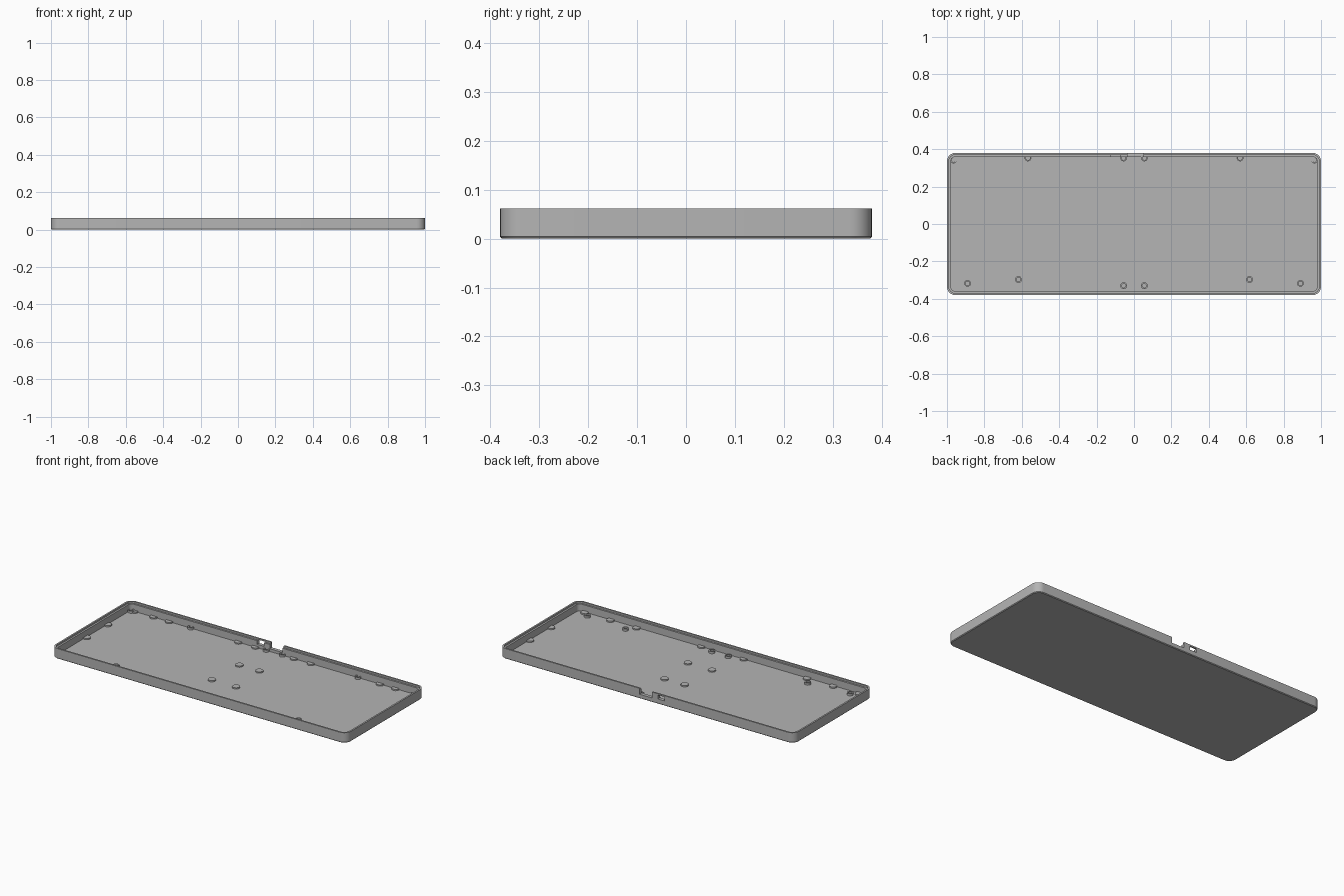
import bpy, bmesh
from math import cos, sin, pi, radians

if "Cube" in bpy.data.objects:
    bpy.data.objects.remove(bpy.data.objects["Cube"], do_unlink=True)

grey = bpy.data.materials.new("plain_grey")
grey.use_nodes = True
grey.diffuse_color = (0.46, 0.46, 0.46, 1)
grey.node_tree.nodes["Principled BSDF"].inputs["Base Color"].default_value = (0.46, 0.46, 0.46, 1)


def rounded_ring(bm, hx, hy, radius, z, steps=8):
    """Closed ring of vertices around a rounded rectangle."""
    ring = []
    for corner, (sx, sy) in enumerate([(1, 1), (-1, 1), (-1, -1), (1, -1)]):
        for i in range(steps + 1):
            a = (corner + i / steps) * pi / 2
            ring.append(bm.verts.new((sx * (hx - radius) + radius * cos(a),
                                      sy * (hy - radius) + radius * sin(a), z)))
    return ring


def circle_ring(bm, radius, z, sides=32):
    return [bm.verts.new((radius * cos(2 * pi * i / sides),
                          radius * sin(2 * pi * i / sides), z)) for i in range(sides)]


def loft_mesh(name, make_ring, sections):
    """Skin a stack of rings and cap both ends."""
    bm = bmesh.new()
    rings = [make_ring(bm, *s) for s in sections]
    for low, high in zip(rings, rings[1:]):
        for i in range(len(low)):
            j = (i + 1) % len(low)
            bm.faces.new((low[i], low[j], high[j], high[i]))
    bm.faces.new(rings[0][::-1])
    bm.faces.new(rings[-1])
    bmesh.ops.recalc_face_normals(bm, faces=bm.faces)
    mesh = bpy.data.meshes.new(name)
    bm.to_mesh(mesh)
    bm.free()
    mesh.materials.append(grey)
    return mesh


def add_object(name, mesh, location=(0, 0, 0)):
    obj = bpy.data.objects.new(name, mesh)
    obj.location = location
    bpy.context.collection.objects.link(obj)
    return obj


def smooth(obj):
    bpy.ops.object.select_all(action="DESELECT")
    obj.select_set(True)
    bpy.context.view_layer.objects.active = obj
    bpy.ops.object.shade_smooth_by_angle(angle=radians(30))


HX, HY, HEIGHT, FLOOR, CORNER = 1.0, 0.38, 0.062, 0.009, 0.045


def inset(d, z):
    return (HX - d, HY - d, CORNER - d, z)


# Tray shell: chamfered base, outer wall, stepped lip, inner wall, floor
tray = add_object("tray", loft_mesh("tray", rounded_ring, [
    inset(0.004, 0), inset(0, 0.004), inset(0, HEIGHT), inset(0.010, HEIGHT),
    inset(0.010, 0.052), inset(0.021, 0.052), inset(0.021, FLOOR)]))


# Openings in the back wall: open notch and small window
def cut_box(x0, x1, z0, z1):
    bpy.ops.mesh.primitive_cube_add(size=1, location=((x0 + x1) / 2, HY, (z0 + z1) / 2))
    cutter = bpy.context.object
    cutter.name = "wall_cutter"
    cutter.scale = (x1 - x0, 0.08, z1 - z0)
    cutter.hide_render = True
    mod = tray.modifiers.new("opening", "BOOLEAN")
    mod.operation = "DIFFERENCE"
    mod.solver = "EXACT"
    mod.object = cutter
    bpy.context.view_layer.objects.active = tray
    bpy.ops.object.modifier_apply(modifier=mod.name)
    bpy.data.objects.remove(cutter, do_unlink=True)


cut_box(-0.035, 0.05, 0.026, 0.09)
cut_box(-0.122, -0.075, 0.030, 0.054)
smooth(tray)

# Low support pads and taller hollow screw posts, mirrored left to right
pad_mesh = loft_mesh("support_pad", circle_ring, [(0.022, 0.004), (0.022, 0.017)])
post_mesh = loft_mesh("screw_post", circle_ring, [
    (0.018, 0.004), (0.018, 0.022), (0.011, 0.022), (0.011, 0.010)])

pads = [(x, 0.355) for x in (0.13, 0.245, 0.715, 0.82, 0.95)]
pads += [(x, -0.347) for x in (0.578, 0.755, 0.93)]
pads += [(0.97, 0.125), (0.97, -0.08), (0.068, 0.11), (0.082, -0.135), (0.143, -0.355)]
posts = [(0.055, 0.353), (0.567, 0.353), (0.965, 0.342),
         (0.055, -0.33), (0.618, -0.297), (0.89, -0.317)]

for name, mesh, spots in (("support_pad", pad_mesh, pads), ("screw_post", post_mesh, posts)):
    for x, y in spots:
        for side, label in ((1, "left"), (-1, "right")):
            obj = add_object(f"{name}_{label}", mesh, (side * x, y, 0))
    smooth(obj)
